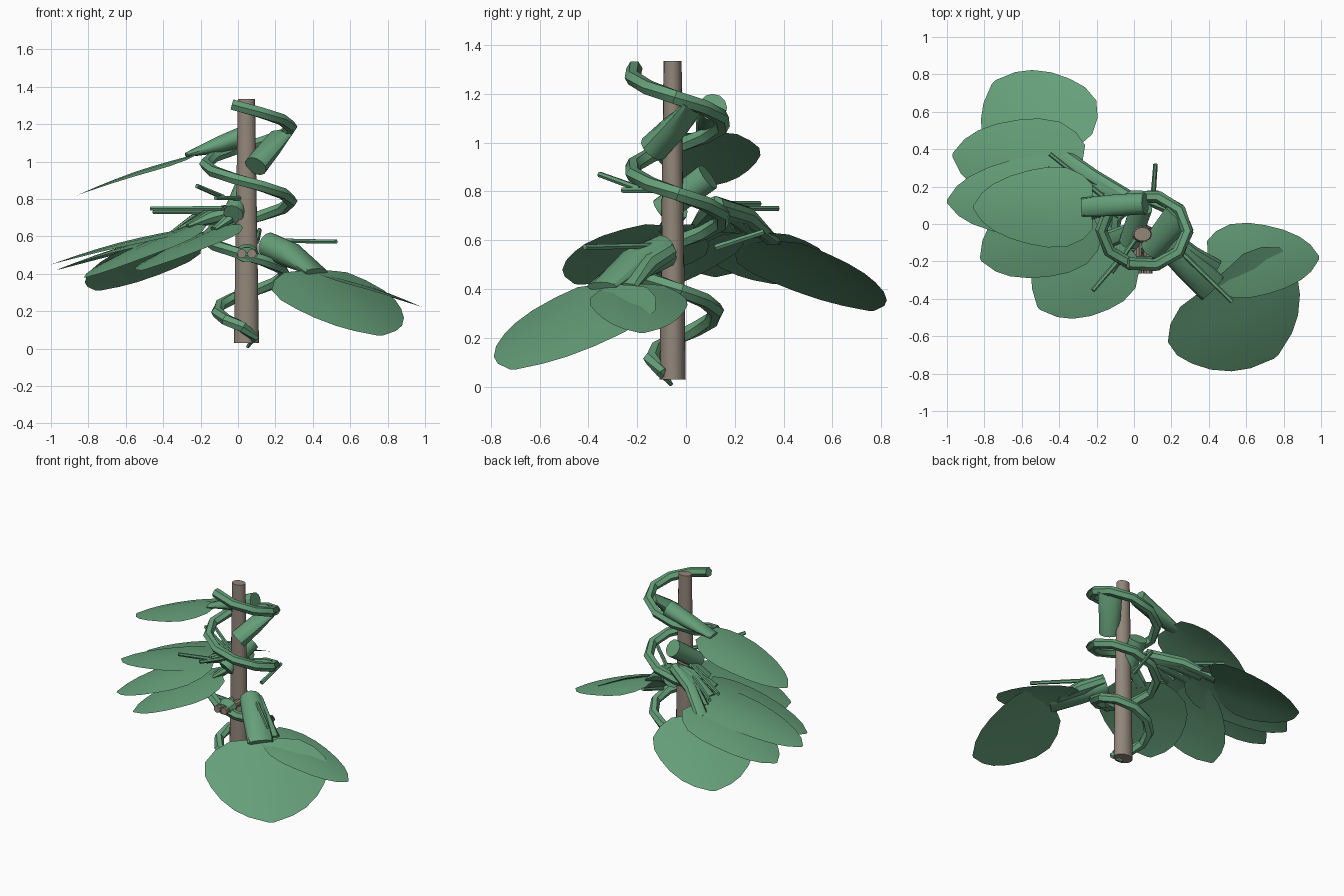
import bpy, bmesh, math
from mathutils import Vector

if "Cube" in bpy.data.objects:
    bpy.data.objects.remove(bpy.data.objects["Cube"])


def material(name, rgb):
    m = bpy.data.materials.new(name)
    m.diffuse_color = (*rgb, 1)
    m.use_nodes = True
    m.node_tree.nodes["Principled BSDF"].inputs["Base Color"].default_value = m.diffuse_color
    return m


GREEN = material("leaf green", (0.13, 0.345, 0.19))
BROWN = material("bark brown", (0.29, 0.24, 0.195))


def finish(bm, name, mat, angle=35):
    me = bpy.data.meshes.new(name)
    bm.to_mesh(me)
    bm.free()
    me.materials.append(mat)
    ob = bpy.data.objects.new(name, me)
    bpy.context.collection.objects.link(ob)
    bpy.ops.object.select_all(action='DESELECT')
    ob.select_set(True)
    bpy.context.view_layer.objects.active = ob
    bpy.ops.object.shade_smooth_by_angle(angle=math.radians(angle))
    return ob


def tube(name, path, radii, sides=10, mat=GREEN):
    """Sweep an ellipse along a path; each radius is a number or (side, up)."""
    pts = [Vector(p) for p in path]
    bm = bmesh.new()
    rings = []
    for i, p in enumerate(pts):
        d = (pts[min(i + 1, len(pts) - 1)] - pts[max(i - 1, 0)]).normalized()
        side = d.cross(Vector((0, 0, 1)))
        side = side.normalized() if side.length > 0.01 else Vector((1, 0, 0))
        up = side.cross(d)
        r = radii[i]
        a, b = r if isinstance(r, tuple) else (r, r)
        ring = []
        for k in range(sides):
            w = math.tau * k / sides
            ring.append(bm.verts.new(p + side * a * math.cos(w) + up * b * math.sin(w)))
        rings.append(ring)
    for r0, r1 in zip(rings, rings[1:]):
        for k in range(sides):
            n = (k + 1) % sides
            bm.faces.new((r0[k], r0[n], r1[n], r1[k]))
    bm.faces.new(rings[0])
    bm.faces.new(rings[-1])
    bmesh.ops.recalc_face_normals(bm, faces=bm.faces)
    return finish(bm, name, mat)


# Half width of a leaf along its length: broad near the stalk, pointed tip
PROFILE = [(-0.06, 0.55), (0.03, 0.8), (0.17, 0.98), (0.34, 1.0), (0.5, 0.92),
           (0.67, 0.78), (0.82, 0.58), (0.92, 0.36), (1.0, 0.04)]


def leaf(name, base, tip, half, roll=0.0, dome=0.12):
    """Domed blade; roll lifts its right-hand side."""
    base, tip = Vector(base), Vector(tip)
    axis = tip - base
    side = axis.cross(Vector((0, 0, 1))).normalized()
    up = side.cross(axis).normalized()
    side, up = (side * math.cos(roll) + up * math.sin(roll),
                up * math.cos(roll) - side * math.sin(roll))
    bm = bmesh.new()
    rows = []
    for t, w in PROFILE:
        arch = 0.025 * math.sin(math.pi * max(t, 0)) * axis.length
        rows.append([bm.verts.new(base + axis * t + side * half * w * s
                                  + up * (arch - dome * half * (w * s) ** 2))
                     for s in (-1, -0.55, 0, 0.55, 1)])
    for a, b in zip(rows, rows[1:]):
        for k in range(4):
            bm.faces.new((a[k], a[k + 1], b[k + 1], b[k]))
    bmesh.ops.recalc_face_normals(bm, faces=bm.faces)
    if sum((f.normal.z for f in bm.faces)) < 0:
        bmesh.ops.reverse_faces(bm, faces=bm.faces)
    return finish(bm, name, GREEN, 60)


# Support pole, slightly oval
tube("pole", [(0.045, -0.055, 0.03), (0.045, -0.055, 1.335)],
     [(0.067, 0.054), (0.046, 0.037)], 16, BROWN)

# Vine winding down the pole, ending in a tapered root tip
path, radii = [], []
STEPS = 30
for i in range(STEPS + 1):
    f = i / STEPS
    a = math.radians(-112) + f * math.tau * 3.03
    low = max(0.0, (f - 0.6) / 0.4)
    path.append((0.055 + (0.23 - 0.075 * low) * math.cos(a),
                 -0.035 + (0.19 - 0.08 * low * low) * math.sin(a), 1.305 - 1.19 * f))
    radii.append((0.033, 0.032))
path += [(0.09, -0.1, 0.06), (0.05, -0.06, 0.008)]
radii += [0.025, 0.008]
tube("vine", path, radii, 6)

# Thick leaf sheaths hugging the vine
tube("upper_sheath", [(0.235, 0.04, 1.155), (0.165, -0.045, 1.065), (0.095, -0.135, 0.975)],
     [(0.08, 0.018), (0.072, 0.05), (0.065, 0.06)], 12)
tube("middle_sheath", [(0.04, 0.09, 0.86), (-0.025, -0.1, 0.72)], [0.06, 0.055], 12)
tube("lower_sheath", [(0.16, -0.09, 0.555), (0.28, -0.21, 0.50), (0.42, -0.345, 0.41)],
     [0.07, (0.08, 0.07), (0.085, 0.02)], 12)
tube("top_stalk", [(0.06, 0.11, 1.145), (-0.1, 0.1, 1.09), (-0.28, 0.09, 1.035)],
     [0.058, (0.058, 0.045), (0.05, 0.012)], 12)

# Blades: base, tip, half width, roll
LEAVES = {
    "top_leaf": ((-0.26, 0.09, 1.03), (-0.86, 0.09, 0.82), 0.215, 0),
    "back_leaf": ((-0.38, 0.38, 0.58), (-0.75, 0.76, 0.31), 0.33, 0),
    "back_left_leaf": ((-0.32, 0.29, 0.62), (-0.97, 0.37, 0.42), 0.25, 0),
    "left_leaf": ((-0.29, 0.16, 0.64), (-1.0, 0.12, 0.45), 0.22, 0),
    "front_left_leaf": ((-0.26, 0.05, 0.65), (-0.82, -0.19, 0.38), 0.25, 0),
    "front_leaf": ((-0.12, -0.07, 0.64), (-0.51, -0.45, 0.42), 0.29, -0.15),
    "low_front_leaf": ((0.44, -0.33, 0.40), (0.76, -0.71, 0.07), 0.40, 0),
    "low_right_leaf": ((0.43, -0.20, 0.41), (0.99, -0.18, 0.22), 0.20, 0),
}
for name, args in LEAVES.items():
    leaf(name, *args)

# Stalks carrying the left leaf cluster and the low right leaf
for name, (x, y, z) in {"back_stalk": (-0.38, 0.36, 0.59), "back_left_stalk": (-0.33, 0.28, 0.62),
                        "left_stalk": (-0.31, 0.17, 0.64),
                        "front_left_stalk": (-0.27, 0.06, 0.655)}.items():
    tube(name, [(0.0, 0.12, 0.74), (x * 0.55, y * 0.55 + 0.05, 0.70), (x, y, z)],
         [0.042, 0.04, (0.045, 0.012)], 8)
tube("front_stalk", [(-0.01, -0.03, 0.72), (-0.13, -0.08, 0.64)], [0.04, (0.045, 0.012)], 8)
tube("low_right_stalk", [(0.2, -0.07, 0.555), (0.31, -0.16, 0.50), (0.44, -0.24, 0.41)],
     [0.04, 0.045, (0.05, 0.015)], 8)

# Thin tendrils
TENDRILS = [
    ((0.10, 0.12, 0.57), (0.115, 0.32, 0.635)),
    ((0.18, -0.08, 0.578), (0.525, -0.415, 0.572)),
    ((-0.08, -0.19, 0.81), (-0.22, -0.355, 0.87)),
    ((0.03, -0.05, 0.805), (-0.12, -0.26, 0.805)),
    ((-0.08, 0.08, 0.73), (-0.45, 0.375, 0.73)),
    ((-0.08, 0.04, 0.75), (-0.465, 0.30, 0.75)),
    ((0.05, -0.12, 0.51), (-0.12, -0.16, 0.545)),
]
for i, (a, b) in enumerate(TENDRILS):
    tube(f"tendril_{i + 1}", [a, b], [0.014, 0.012], 6)

# Pair of cut stubs pointing forward in a green collar
tube("stub_collar", [(0.047, -0.17, 0.51), (0.047, -0.235, 0.502)], [(0.065, 0.05), (0.058, 0.04)], 10)
for side in (-1, 1):
    tube("stub_left" if side < 0 else "stub_right",
         [(0.047 + side * 0.027, -0.09, 0.508), (0.047 + side * 0.027, -0.265, 0.508)],
         [0.025, 0.025], 10, BROWN)
